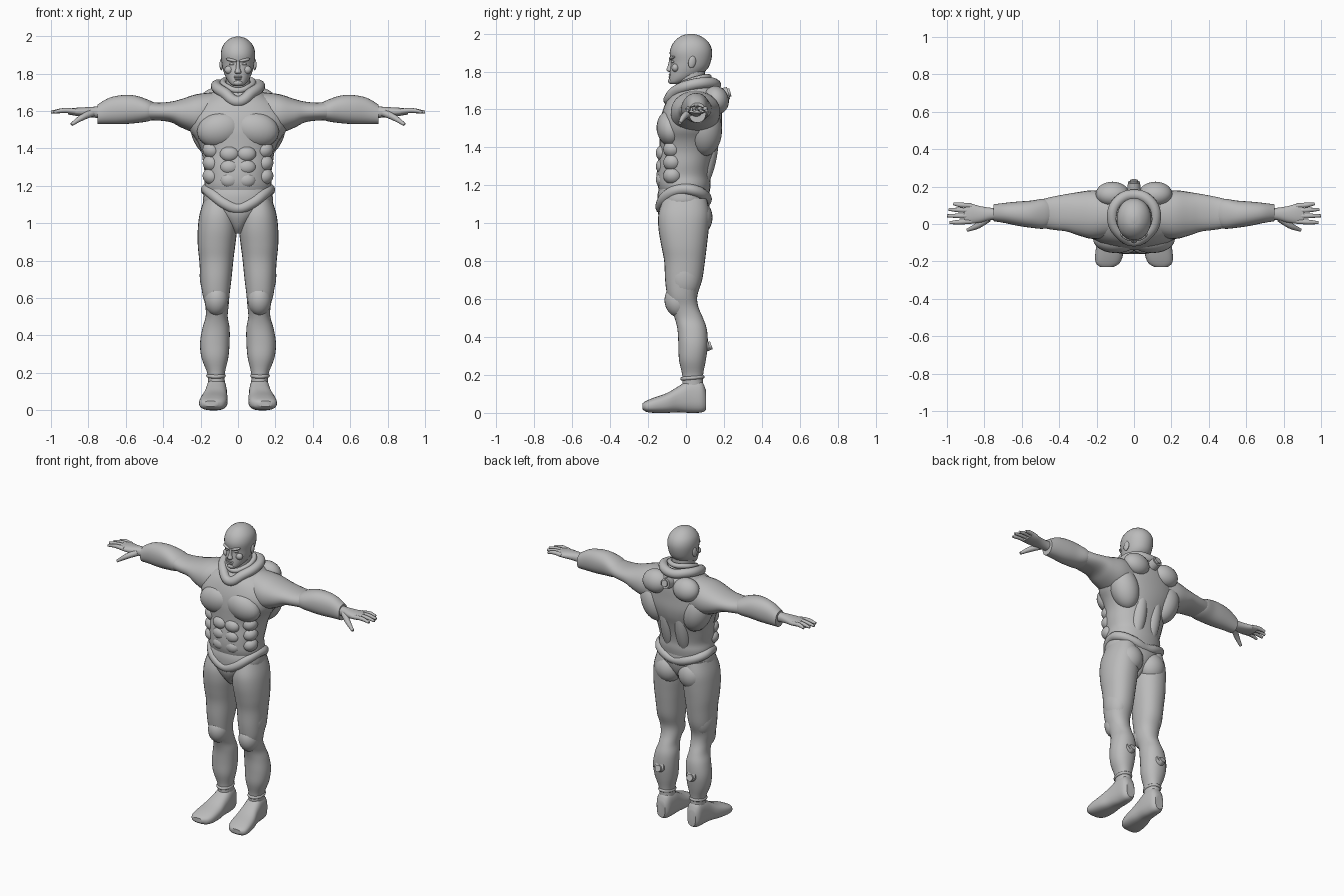
import bpy, bmesh
from math import sin, cos, pi, radians
from mathutils import Vector, Matrix, Euler

if "Cube" in bpy.data.objects:
    bpy.data.objects.remove(bpy.data.objects["Cube"])

UNIT = 0.01  # all sizes below are in hundredths

suit_grey = bpy.data.materials.new("suit_grey")
suit_grey.use_nodes = True
suit_grey.diffuse_color = (0.5, 0.5, 0.5, 1)
suit_grey.node_tree.nodes["Principled BSDF"].inputs["Base Color"].default_value = (0.5, 0.5, 0.5, 1)

parts = []


def finish(name, mesh, mirrored):
    """Link a mesh as a named part, mirrored across x when it is one of a pair."""
    mesh.materials.clear()
    mesh.materials.append(suit_grey)
    part = bpy.data.objects.new(name, mesh)
    bpy.context.collection.objects.link(part)
    if mirrored:
        mirror = part.modifiers.new("mirror", 'MIRROR')
        mirror.use_mirror_merge = False
    parts.append(part)
    return part


def from_bmesh(name, bm, mirrored):
    bmesh.ops.recalc_face_normals(bm, faces=bm.faces)
    mesh = bpy.data.meshes.new(name)
    bm.to_mesh(mesh)
    bm.free()
    return finish(name, mesh, mirrored)


def spline_value(a, b, c, d, t):
    """Smooth interpolation from b to c."""
    return b + 0.5 * t * (c - a + t * (2 * a - 5 * b + 4 * c - d + t * (3 * (b - c) + d - a)))


def signed_power(value, power):
    return abs(value) ** power * (1 if value >= 0 else -1)


def loft(name, axis, rings, mirrored=False, square=2.2, sides=28, steps=4):
    """Skin sections (position, low, high, low, high) stacked along an axis."""
    dense = []
    for i in range(len(rings) - 1):
        near = [rings[max(i - 1, 0)], rings[i], rings[i + 1], rings[min(i + 2, len(rings) - 1)]]
        for s in range(steps):
            dense.append([spline_value(*column, s / steps) for column in zip(*near)])
    dense.append(rings[-1])
    bm = bmesh.new()
    loops = []
    for pos, lo_u, hi_u, lo_v, hi_v in dense:
        loop = []
        for k in range(sides):
            angle = 2 * pi * k / sides
            u = (lo_u + hi_u) / 2 + (hi_u - lo_u) / 2 * signed_power(cos(angle), 2 / square)
            v = (lo_v + hi_v) / 2 + (hi_v - lo_v) / 2 * signed_power(sin(angle), 2 / square)
            place = {'X': (pos, u, v), 'Y': (u, pos, v), 'Z': (u, v, pos)}[axis]
            loop.append(bm.verts.new(Vector(place) * UNIT))
        loops.append(loop)
    for a, b in zip(loops, loops[1:]):
        for k in range(sides):
            n = (k + 1) % sides
            bm.faces.new((a[k], a[n], b[n], b[k]))
    bm.faces.new(loops[0])
    bm.faces.new(loops[-1])
    return from_bmesh(name, bm, mirrored)


def centred(rows):
    """Expand (height, half width, front, back) into full sections."""
    return [(z, -w, w, front, back) for z, w, front, back in rows]


def placed(centre, size, turn):
    spin = Euler([radians(a) for a in turn]).to_matrix().to_4x4()
    return Matrix.Translation(Vector(centre) * UNIT) @ spin @ Matrix.Diagonal((*(Vector(size) * UNIT), 1))


def blob(name, centre, size, mirrored=True, turn=(0, 0, 0)):
    bm = bmesh.new()
    bmesh.ops.create_uvsphere(bm, u_segments=24, v_segments=14, radius=1, matrix=placed(centre, size, turn))
    return from_bmesh(name, bm, mirrored)


def disc(name, centre, radius, depth, mirrored, turn):
    bm = bmesh.new()
    bmesh.ops.create_cone(bm, cap_ends=True, segments=20, radius1=1, radius2=0.9, depth=1,
                          matrix=placed(centre, (radius, radius, depth), turn))
    return from_bmesh(name, bm, mirrored)


def tube(name, points, radii, mirrored=True, closed=False):
    """Round tube through points, each with its own radius."""
    curve = bpy.data.curves.new(name, 'CURVE')
    curve.dimensions = '3D'
    curve.bevel_depth = UNIT
    curve.bevel_resolution = 4
    curve.resolution_u = 6
    curve.use_fill_caps = True
    spline = curve.splines.new('BEZIER')
    spline.bezier_points.add(len(points) - 1)
    spline.use_cyclic_u = closed
    for knot, point, radius in zip(spline.bezier_points, points, radii):
        knot.co = Vector(point) * UNIT
        knot.radius = radius
        knot.handle_left_type = knot.handle_right_type = 'AUTO'
    helper = bpy.data.objects.new(name, curve)
    mesh = bpy.data.meshes.new_from_object(helper)
    bpy.data.objects.remove(helper)
    return finish(name, mesh, mirrored)


def hoop(name, half, radius):
    """Closed band: the given half runs from front centre to back centre."""
    other = [(-x, y, z) for x, y, z in half[-2:0:-1]]
    points = half + other
    return tube(name, points, [radius] * len(points), False, True)


# Torso, with chest, stomach and back muscles
loft("torso", 'Z', centred([
    (114, 17, -13, 12), (120, 18, -15, 13), (125, 17.5, -15.5, 13), (131, 18.5, -15, 14),
    (138, 19.5, -14, 16), (144, 22, -14, 18), (150, 26, -14, 19), (157, 27, -13, 19),
    (164, 22, -10.5, 19), (169, 15, -7, 18), (174, 9, -3, 14)]))
blob("chest_muscle", (9.5, -8, 150), (12.5, 7.5, 9.5), turn=(8, 12, 0))
for row, z in enumerate((123, 130, 137)):
    blob(f"stomach_muscle_{row}", (4.5, -12.3, z), (5.2, 3.6, 4.2))
    blob(f"side_muscle_{row}", (14, -7, z + 2), (5, 5, 4.5), turn=(0, -25, 0))
blob("shoulder_blade", (11.5, 16, 165), (9, 6.5, 7.5), turn=(20, 0, 0))
blob("outer_back_muscle", (16, 10, 149), (9, 9, 14), turn=(0, 18, 0))
blob("lower_back_muscle", (5.5, 11, 134), (5, 5, 18), turn=(-12, 0, 0))
disc("back_socket", (0, 20, 168), 3.6, 5, False, (-75, 0, 0))
disc("back_plug", (0, 21.5, 168.5), 2.4, 4, False, (-75, 0, 0))

# Neck and hood collar
loft("neck", 'Z', centred([(166, 8, -5, 12), (171, 7, -4, 11), (176, 6.5, -4, 10), (182, 6.5, -4, 10)]))
hoop("inner_collar", [(0, -5.5, 171), (6, -2.5, 173), (8, 4, 175.5), (5, 10, 177), (0, 12, 177)], 1.6)
hoop("hood_collar", [(0, -9, 165), (7, -5.5, 169.5), (11.5, 3, 173), (8.5, 12, 174), (0, 15.5, 173)], 3)

# Head and face
loft("head", 'Z', centred([
    (173.5, 2.5, -8, -3), (174.5, 4, -8.8, 0), (177, 6, -8.8, 6), (181, 7.7, -8.4, 11),
    (185, 8.6, -8, 13), (190, 9.2, -8.6, 13.8), (194, 8.5, -7.4, 12.8), (197, 6.5, -5, 10.3),
    (199, 3.8, -2, 7), (199.8, 1, 1.5, 4)]), square=2.1)
loft("nose", 'Z', centred([(179.8, 1.2, -9, -6), (180.8, 1.8, -10.4, -6), (183, 1.1, -9.6, -6),
                           (187, 0.9, -8.6, -6)]), sides=12)
blob("brow", (3.4, -7.3, 187.2), (3.2, 1.4, 0.9), turn=(0, -12, 20))
blob("eye", (3.3, -6.9, 185.2), (1.6, 0.9, 0.7), turn=(0, 0, 20))
blob("cheek", (4.8, -5.6, 182), (2.4, 2, 2.2))
blob("upper_lip", (0, -8.3, 178.3), (2.5, 0.9, 0.5), False)
blob("lower_lip", (0, -8.3, 177.1), (2, 0.9, 0.6), False)
blob("chin", (0, -7.6, 175), (2.6, 1.9, 1.6), False)
blob("ear", (8.8, 3.2, 185), (1, 2, 3.3), turn=(-12, 0, 12))

# Arms with forearm guards
loft("upper_arm", 'X', [
    (13, -7, 17, 147, 170), (22, -8, 18, 148, 169), (30, -6, 17, 151, 166.5),
    (36, -4, 16, 154, 165), (44, -3, 14.5, 155, 164.5), (52, -1.5, 12.5, 155, 166)], True)
loft("forearm", 'X', [
    (44, 0, 12, 156, 164), (48, -2.5, 13.5, 154.5, 166), (55, -2, 12.5, 153.5, 168.3),
    (62, -1, 12, 153, 168.5), (69, 0.5, 11.3, 153, 167), (75, 1.5, 10.5, 153, 163.5)], True)
blob("shoulder_muscle", (27, 4.5, 160.5), (12, 9.5, 6.5), turn=(0, 18, 0))

# Hands
loft("palm", 'X', [
    (72, 2.5, 8.5, 156, 162.5), (77, 2, 8.7, 156.5, 162.3), (82, 0.8, 9.5, 157, 162),
    (87, 0.2, 10.8, 157.5, 161.7), (91, 0.5, 10.8, 158.2, 161.2)], True)
fingers = {"index": (1.4, 0.7, 98.5), "middle": (4.3, 4.4, 100),
           "ring": (7.1, 7.8, 99), "little": (9.7, 10.8, 96.5)}
for label, (base, tip, reach) in fingers.items():
    tube(label + "_finger", [(87, base, 159.8), (93, (base + tip) / 2, 160.3), (reach, tip, 159.4)],
         [1.4, 1.3, 0.8])
tube("thumb", [(78, 3, 159), (83.5, -0.8, 156.5), (89, -3.3, 152.8)], [2, 1.7, 0.9])

# Hips and belt
loft("hips", 'Z', centred([
    (94.5, 2, -8, 3), (98, 4.5, -11.5, 7), (104, 11, -14.5, 11), (110, 18, -15, 12.5),
    (115, 18.5, -15, 12.5), (119, 17.5, -14, 12)]))
hoop("belt", [(0, -13, 108), (7, -12.8, 110.5), (13, -9.5, 115), (16.5, -2, 118),
              (16, 5, 117), (9, 10, 114), (0, 10.5, 112)], 3)
blob("buttock", (8.7, 6, 103), (9, 8, 9.5))

# Legs with knee guards
loft("leg", 'Z', [
    (113, 3, 18, -12, 11), (105, 1, 20.5, -14.5, 12.5), (97, 0.5, 21.5, -14.5, 12),
    (88, 1.5, 21.5, -13, 11), (80, 2.5, 20.7, -11.5, 10), (70, 3.5, 20, -11, 8.5),
    (62, 4.5, 19, -10, 6), (56, 5, 17.5, -8.5, 6.5), (50, 5.5, 17.3, -6, 9),
    (44, 4.5, 19, -4.5, 11), (36, 4.5, 20.3, -4, 11.5), (28, 5.2, 19.5, -3.7, 10.5),
    (20, 7, 16.5, -2, 9), (14, 7, 16, -2, 9)], True)
blob("knee_guard", (11.5, -4.5, 59), (6.4, 6.8, 8.5), turn=(8, 0, 0))
blob("thigh_guard", (13.5, -1, 72), (7, 9, 13))
disc("calf_socket", (12, 10.5, 36), 3.6, 3, True, (-70, 0, 0))
disc("calf_plug", (12, 11.5, 35), 2.4, 4, True, (-70, 0, 0))
hoop_points = [(7.5, 3.5, 18.5), (11.7, -2, 18), (16, 3.5, 18.5), (11.7, 8.8, 19)]
tube("ankle_band", hoop_points, [1] * 4, True, True)

# Boots
loft("boot", 'Y', [
    (10.5, 8.5, 14.5, 1.5, 12), (8, 6.8, 16.3, 0.2, 17), (2, 6, 17, 0, 17.5),
    (-4, 5.8, 18, 0.3, 14), (-10, 5.5, 19.8, 0, 10.5), (-17, 6, 20.8, 0, 8),
    (-21, 7.8, 20.3, 0.6, 6.3), (-23, 11, 18, 2, 5)], True, square=2.6)

# Smooth shading that keeps hard edges
bpy.ops.object.select_all(action='DESELECT')
for part in parts:
    part.select_set(True)
bpy.context.view_layer.objects.active = parts[0]
bpy.ops.object.shade_smooth_by_angle(angle=radians(40))
